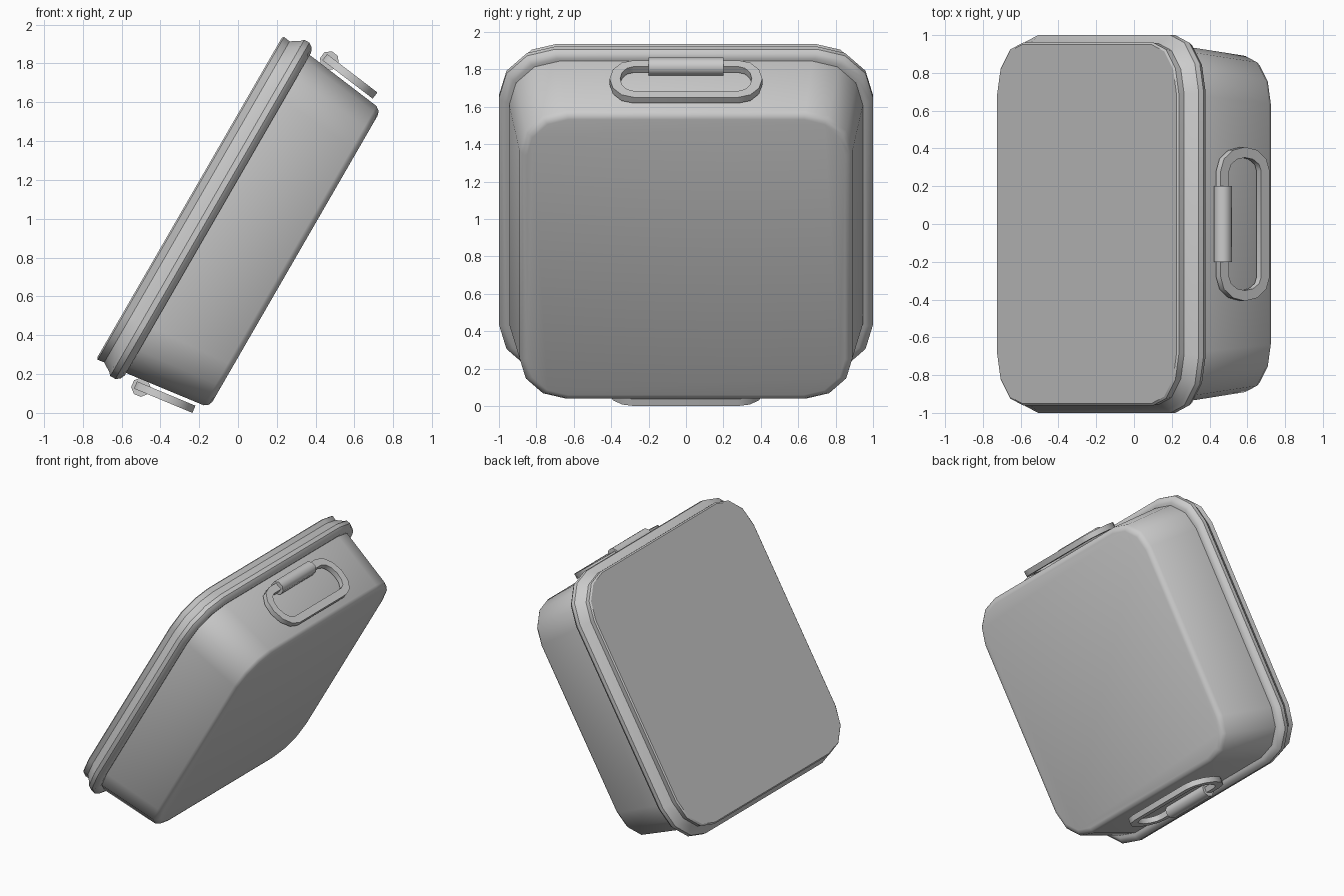
import bpy, bmesh
from math import sin, cos, pi, radians
from mathutils import Matrix, Vector

if "Cube" in bpy.data.objects:
    bpy.data.objects.remove(bpy.data.objects["Cube"])

# The box is modelled lying flat (lid up), then tipped onto its edge
TILT = Matrix.Translation((0.425, 0, 0.736)) @ Matrix.Rotation(radians(-60), 4, 'Y')
parts = []


def make(name, rings, angle, closed=False):
    """Skin a list of equal-length vertex rings; cap the ends unless closed."""
    bm = bmesh.new()
    vs = [[bm.verts.new(p) for p in r] for r in rings]
    n, m = len(vs[0]), len(vs)
    for i in range(m if closed else m - 1):
        a, b = vs[i], vs[(i + 1) % m]
        for j in range(n):
            k = (j + 1) % n
            bm.faces.new((a[j], a[k], b[k], b[j]))
    if not closed:
        bm.faces.new(vs[0])
        bm.faces.new(vs[-1])
    bmesh.ops.recalc_face_normals(bm, faces=bm.faces)
    me = bpy.data.meshes.new(name)
    bm.to_mesh(me)
    bm.free()
    me.transform(TILT)
    ob = bpy.data.objects.new(name, me)
    bpy.context.collection.objects.link(ob)
    bpy.ops.object.select_all(action='DESELECT')
    ob.select_set(True)
    bpy.context.view_layer.objects.active = ob
    bpy.ops.object.shade_smooth_by_angle(angle=radians(angle))
    parts.append(ob)


def square(half, r, z, seg=3):
    """Rounded square outline."""
    c = half - r
    pts = []
    for q in range(4):
        sx, sy = [(1, 1), (-1, 1), (-1, -1), (1, -1)][q]
        for i in range(seg + 1):
            t = (q + i / seg) * pi / 2
            pts.append((sx * c + r * cos(t), sy * c + r * sin(t), z))
    return pts


# Tapered tray with a softened bottom edge
make("box_body", [square(*p) for p in [
    (0.85, 0.22, 0.148), (0.873, 0.24, 0.155), (0.89, 0.25, 0.178),
    (0.945, 0.27, 0.60), (0.945, 0.27, 0.63)]], 50)

# Lid with raised panel and overhanging rim
make("lid", [square(*p) for p in [
    (0.93, 0.26, 0.612), (0.96, 0.27, 0.607), (0.985, 0.29, 0.618), (1.0, 0.30, 0.64),
    (1.0, 0.30, 0.67), (0.985, 0.29, 0.685), (0.955, 0.27, 0.732),
    (0.96, 0.27, 0.768), (0.95, 0.265, 0.776)]], 32)

# Handle loop and hinge barrel on both end walls
for side, label in ((1, "upper"), (-1, "lower")):
    up = Vector((0.128 * side, 0, 0.992))
    out = Vector((0.992 * side, 0, -0.128))
    mid = Vector((0.954 * side, 0, 0.373))

    def place(y, s, h):
        return mid + up * s + out * h + Vector((0, y, 0))

    rings = []
    for end in (1, -1):
        for i in range(7):
            t = -pi / 2 + pi * i / 6
            ring = []
            for w, h in ((0.028, -0.02), (0.028, 0.02), (-0.028, 0.02), (-0.028, -0.02)):
                y = 0.28 + (0.10 + w) * cos(t)
                ring.append(place(end * y, end * (0.135 + w) * sin(t), h))
            rings.append(ring)
    make(label + "_handle", rings, 35, closed=True)

    make(label + "_handle_hinge", [
        [place(y, 0.133 + 0.05 * cos(k * pi / 4 + pi / 8), 0.05 * sin(k * pi / 4 + pi / 8))
         for k in range(8)] for y in (-0.2, 0.2)], 50)

# Rest on the floor, centred
pts = [v.co for o in parts for v in o.data.vertices]
xs = [p.x for p in pts]
shift = Matrix.Translation((-(min(xs) + max(xs)) / 2, 0, -min(p.z for p in pts)))
for o in parts:
    o.data.transform(shift)
